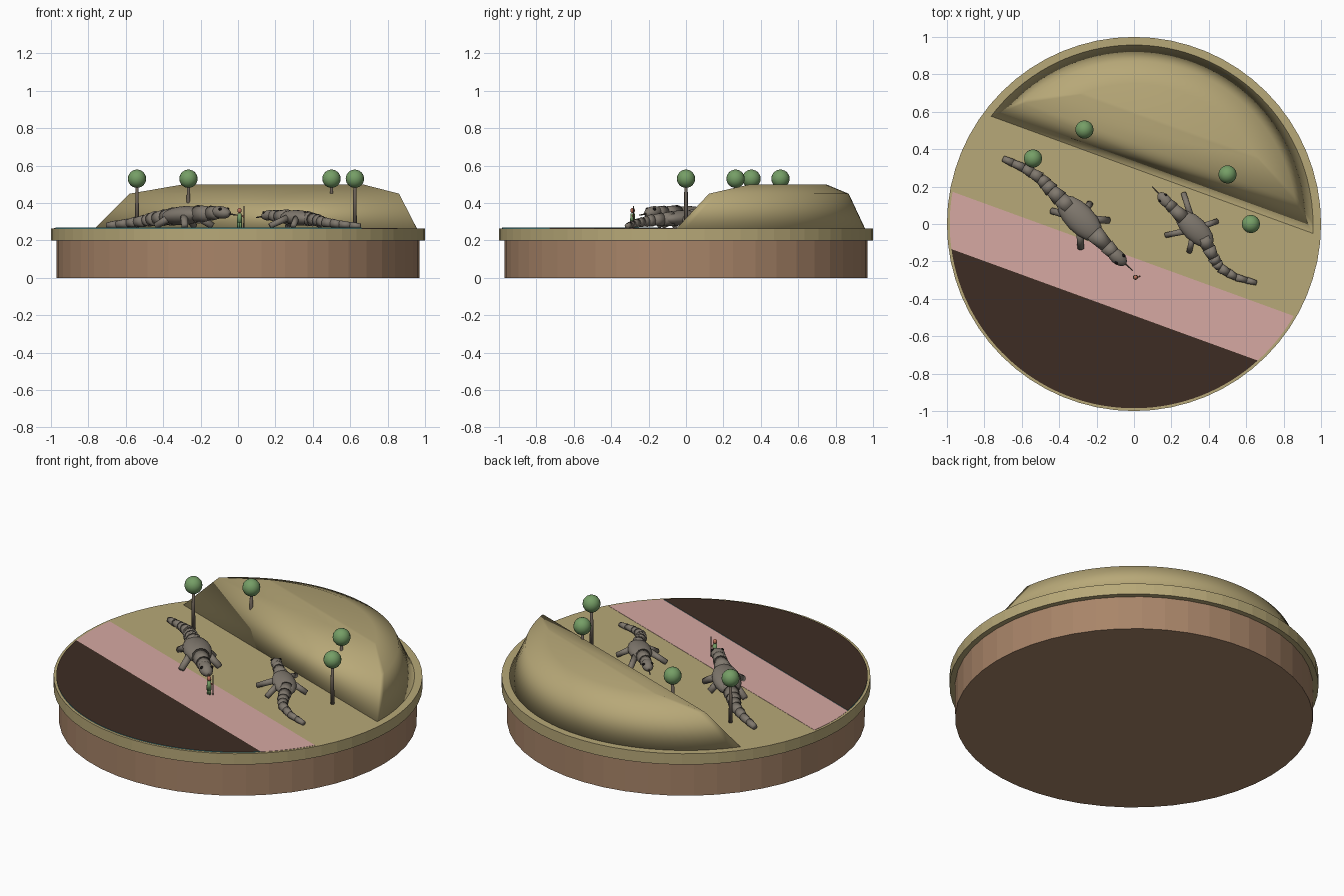
import bpy, bmesh
from math import sin, cos, asin, pi, radians
from mathutils import Vector, Matrix

cube = bpy.data.objects.get("Cube")
if cube:
    bpy.data.objects.remove(cube)

GROUND = 0.265
TILT = radians(20)


def lin(c):
    return c / 12.92 if c <= 0.04045 else ((c + 0.055) / 1.055) ** 2.4


def material(name, *rgb):
    m = bpy.data.materials.new(name)
    m.use_nodes = True
    col = [lin(c) for c in rgb] + [1]
    m.diffuse_color = col
    m.node_tree.nodes["Principled BSDF"].inputs["Base Color"].default_value = col
    return m


olive = material("dry grass", .72, .66, .47)
brown = material("earth", .66, .52, .41)
pink = material("pink sand", .84, .66, .635)
dark = material("dark water", .24, .175, .14)
cyan = material("water edge", .35, .72, .76)
green = material("leaf green", .46, .62, .40)
bark = material("bark", .40, .36, .32)
hide = material("grey hide", .50, .47, .43)
black = material("eye black", .08, .07, .07)
skin = material("skin", .75, .45, .36)


def finish(name, bm, mats, smooth=False):
    bmesh.ops.recalc_face_normals(bm, faces=bm.faces)
    me = bpy.data.meshes.new(name)
    for f in bm.faces:
        f.smooth = smooth
    bm.to_mesh(me)
    bm.free()
    for m in mats:
        me.materials.append(m)
    ob = bpy.data.objects.new(name, me)
    bpy.context.collection.objects.link(ob)
    return ob


def rod(name, a, b, r1, r2, mat, sides=10, smooth=False):
    """Tapered cylinder from a to b."""
    a, b = Vector(a), Vector(b)
    bm = bmesh.new()
    bmesh.ops.create_cone(bm, cap_ends=True, segments=sides, radius1=r1,
                          radius2=r2, depth=(b - a).length)
    turn = (b - a).to_track_quat('Z', 'Y').to_matrix().to_4x4()
    bm.transform(Matrix.Translation((a + b) / 2) @ turn)
    return finish(name, bm, [mat], smooth)


def ball(name, at, size, mat, heading=None, seg=16):
    """Ellipsoid whose long axis x points along heading."""
    bm = bmesh.new()
    bmesh.ops.create_uvsphere(bm, u_segments=seg, v_segments=seg * 3 // 4, radius=1)
    turn = (heading or Vector((1, 0, 0))).to_track_quat('X', 'Z').to_matrix().to_4x4()
    bm.transform(Matrix.Translation(at) @ turn @ Matrix.Diagonal((*size, 1)))
    return finish(name, bm, [mat], True)


def band(r, d0, d1, z, n=24):
    """Outline of the slice of a disc between two parallel chords."""
    a0, a1 = asin(d0 / r), asin(d1 / r)
    right = [a0 + (a1 - a0) * i / n for i in range(n + 1)]
    pts = []
    for a in right + [pi - a for a in reversed(right)]:
        u, d = r * cos(a), r * sin(a)
        pts.append((u * cos(TILT) + d * sin(TILT), d * cos(TILT) - u * sin(TILT), z))
    return pts


def stack(name, loops, mats, smooth=False):
    """Closed solid through matching outlines, bottom to top."""
    bm = bmesh.new()
    rings = [[bm.verts.new(p) for p in loop] for loop in loops]
    n = len(rings[0])
    for lo, hi in zip(rings, rings[1:]):
        for i in range(n):
            j = (i + 1) % n
            bm.faces.new((lo[i], lo[j], hi[j], hi[i]))
    bm.faces.new(rings[0][::-1])
    bm.faces.new(rings[-1])
    bmesh.ops.remove_doubles(bm, verts=bm.verts, dist=0.0005)
    bm.normal_update()
    if len(mats) > 1:
        for f in bm.faces:
            f.material_index = int(abs(f.normal.z) < 0.5)
    return finish(name, bm, mats, smooth)


# Round base and ground slab
rod("earth_base", (0, 0, 0), (0, 0, 0.2), 0.97, 0.97, brown, 48)
rod("ground_slab", (0, 0, 0.2), (0, 0, GROUND), 1, 1, olive, 64)

# Shore strip and water plate
stack("sand_strip", [band(.985, -.46, -.17, z) for z in (.263, .2665)], [pink])
stack("water", [band(.985, -.985, -.46, z) for z in (.262, .2685)], [dark, cyan])

# Half-moon hill
stack("hill", [band(r, d, r, z) for r, d, z in
               ((.957, .28, GROUND), (.87, .41, .45), (.75, .55, .5))], [olive], True)

# Trees
for i, (x, y) in enumerate([(-.54, .35), (-.265, .505), (.5, .265), (.625, 0)]):
    rod(f"tree_trunk_{i}", (x, y, GROUND), (x, y, .5), .011, .009, bark, 10, True)
    ball(f"tree_crown_{i}", (x, y, .53), (.049, .049, .049), green)


def reptile(name, k, body, head, tongue, tail, feet):
    """Long-tailed reptile; k scales its thickness."""
    c = Vector((*body, GROUND + .068 * k))
    h = Vector((*head, GROUND + .085 * k))
    tip = Vector((*tongue, GROUND + .07 * k))
    fwd = (h - c).normalized()
    side = Vector((0, 0, 1)).cross(fwd).normalized()
    ball(name + "_body", c, (.155 * k, .078 * k, .05 * k), hide, fwd)
    # Neck in two flared pieces
    mid = c.lerp(h, .72)
    rod(name + "_neck_rear", c.lerp(h, .38), mid, .05 * k, .036 * k, hide, 12, True)
    rod(name + "_neck_front", mid, c.lerp(h, .95), .041 * k, .032 * k, hide, 12, True)
    # Head, eyes and tongue
    ball(name + "_head", h, (.062 * k, .038 * k, .033 * k), hide, tip - h)
    face = (tip - h).normalized()
    for s in (-1, 1):
        ball(f"{name}_eye_{s}", h + face * .02 * k + side * s * .028 * k
             + Vector((0, 0, .02 * k)), (.009 * k,) * 3, black, None, 8)
    rod(name + "_tongue", h + face * .05 * k, tip, .005, .003, bark, 6)
    # Flared tail pieces, thinning and sinking to the ground
    pts = [c - fwd * .08 * k]
    for i, (x, y) in enumerate(tail):
        t = (i + 1) / len(tail)
        pts.append(Vector((x, y, GROUND + (.065 - .05 * t) * k)))
    n = len(pts) - 1
    for i in range(n):
        big = (.05 - .034 * i / n) * k
        m = pts[i].lerp(pts[i + 1], .52)
        rod(f"{name}_tail_{i}a", pts[i], m, big, big * .78, hide, 12, True)
        rod(f"{name}_tail_{i}b", m, pts[i + 1], big * .9, big * .66, hide, 12, True)
    # Splayed legs
    for i, (x, y) in enumerate(feet):
        foot = Vector((x, y, GROUND + .012))
        hip = c.lerp(foot, .4)
        hip.z = c.z
        rod(f"{name}_leg_{i}", hip, foot, .022 * k, .018 * k, hide, 10, True)


reptile("large_reptile", 1, (-.29, .03), (-.09, -.175), (-.005, -.25),
        [(-.44, .18), (-.5, .245), (-.59, .30), (-.70, .35)],
        [(-.44, .07), (-.285, -.13), (-.135, .02), (-.235, .11)])
reptile("small_reptile", .82, (.325, -.027), (.165, .128), (.097, .2),
        [(.425, -.18), (.46, -.235), (.545, -.285), (.655, -.315)],
        [(.265, .165), (.17, -.06), (.445, .015), (.295, -.15)])

# Standing figure with a spear
px, py = .008, -.285
for s in (-1, 1):
    rod(f"figure_leg_{s}", (px + s * .006, py, GROUND), (px + s * .006, py, .3),
        .006, .007, green, 8, True)
rod("figure_body", (px, py, .295), (px, py, .345), .014, .012, green, 10, True)
ball("figure_head", (px, py, .36), (.012, .012, .014), skin, None, 12)
rod("figure_arm", (px + .01, py, .335), (px + .024, py + .005, .325), .004, .004, skin, 6)
rod("figure_spear", (px + .023, py + .005, GROUND), (px + .023, py + .005, .385),
    .0035, .003, bark, 6)
